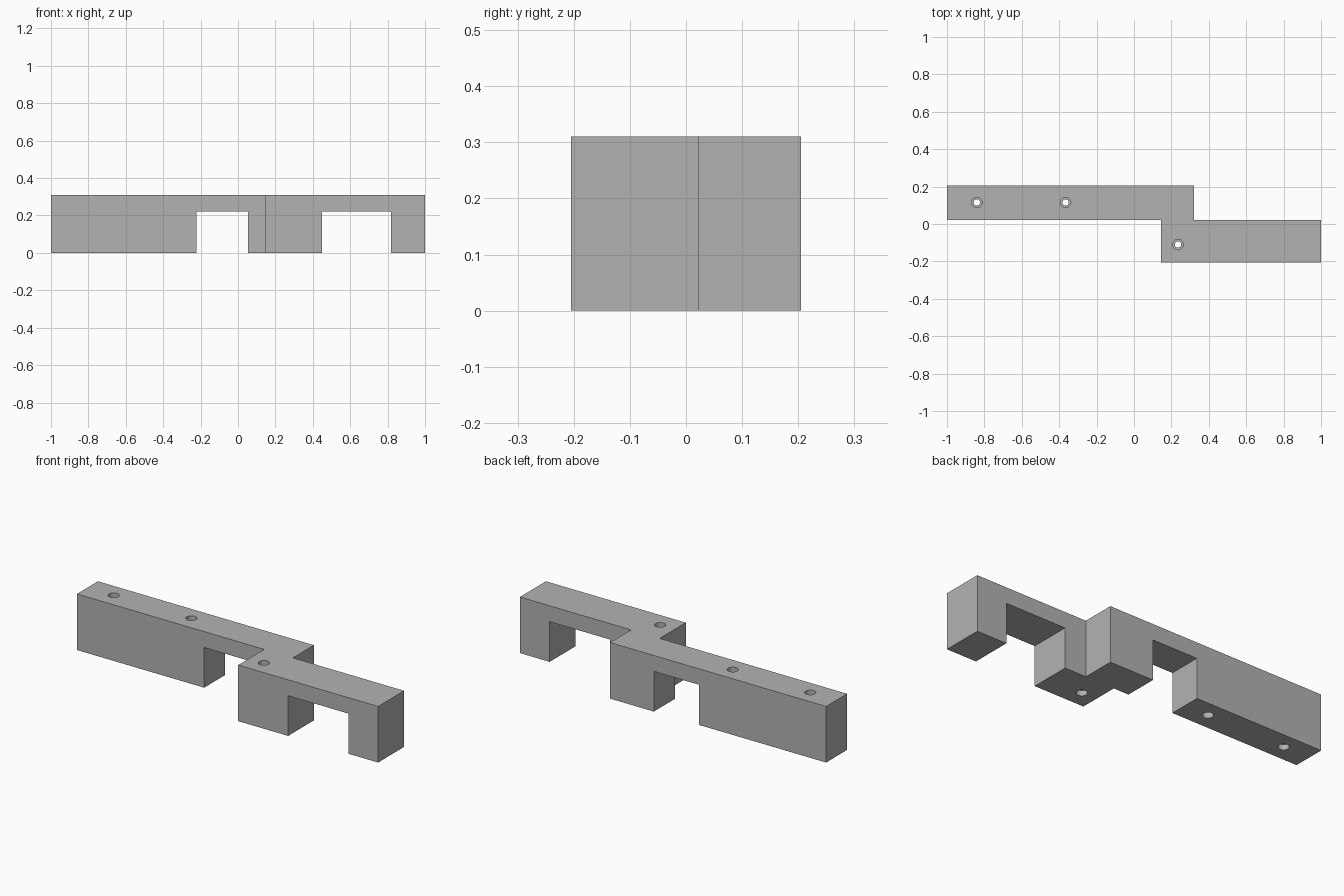
import bpy
import bmesh

cube = bpy.data.objects.get("Cube")
if cube:
    bpy.data.objects.remove(cube, do_unlink=True)

HEIGHT = 0.31
GAP_TOP = 0.222

grey = bpy.data.materials.new("plain grey")
grey.use_nodes = True
colour = (0.45, 0.45, 0.45, 1)
grey.diffuse_color = colour
grey.node_tree.nodes["Principled BSDF"].inputs["Base Color"].default_value = colour


def prism(name, outline, z0, z1):
    """Extrude a plan outline from z0 to z1."""
    bm = bmesh.new()
    base = bm.faces.new([bm.verts.new((x, y, z0)) for x, y in outline])
    top = bmesh.ops.extrude_face_region(bm, geom=[base])["geom"]
    verts = [v for v in top if isinstance(v, bmesh.types.BMVert)]
    bmesh.ops.translate(bm, vec=(0, 0, z1 - z0), verts=verts)
    bmesh.ops.recalc_face_normals(bm, faces=bm.faces)
    mesh = bpy.data.meshes.new(name)
    bm.to_mesh(mesh)
    bm.free()
    mesh.materials.append(grey)
    obj = bpy.data.objects.new(name, mesh)
    bpy.context.collection.objects.link(obj)
    return obj


def cylinder(name, x, y, radius, z0, z1):
    bpy.ops.mesh.primitive_cylinder_add(vertices=32, radius=radius, depth=z1 - z0,
                                        location=(x, y, (z0 + z1) / 2))
    obj = bpy.context.object
    obj.name = name
    obj.data.materials.append(grey)
    return obj


def cut(body, cutter):
    """Subtract the cutter from the body and apply it."""
    mod = body.modifiers.new("cut", 'BOOLEAN')
    mod.operation = 'DIFFERENCE'
    mod.solver = 'EXACT'
    mod.object = cutter
    bpy.ops.object.select_all(action='DESELECT')
    bpy.context.view_layer.objects.active = body
    body.select_set(True)
    bpy.ops.object.modifier_apply(modifier=mod.name)
    bpy.data.objects.remove(cutter, do_unlink=True)


# Stepped bar: back arm and front arm joined at the middle
bracket = prism("stepped_bracket", [
    (-1, 0.022), (0.145, 0.022), (0.145, -0.205), (1, -0.205),
    (1, 0.022), (0.32, 0.022), (0.32, 0.205), (-1, 0.205)], 0, HEIGHT)

# Openings under each arm
for x0, x1 in ((-0.222, 0.053), (0.45, 0.818)):
    cut(bracket, prism("opening_cutter",
                       [(x0, -0.5), (x1, -0.5), (x1, 0.5), (x0, 0.5)], -0.1, GAP_TOP))

# Screw holes, counterbored at both ends
BORE, RECESS, DEPTH = 0.017, 0.028, 0.03
for x, y in ((-0.84, 0.115), (-0.366, 0.115), (0.235, -0.11)):
    cut(bracket, cylinder("bore_cutter", x, y, BORE, -0.1, HEIGHT + 0.1))
    cut(bracket, cylinder("top_recess_cutter", x, y, RECESS, HEIGHT - DEPTH, HEIGHT + 0.1))
    cut(bracket, cylinder("bottom_recess_cutter", x, y, RECESS, -0.1, DEPTH))

bpy.ops.object.select_all(action='DESELECT')
bpy.context.view_layer.objects.active = bracket
bracket.select_set(True)
bpy.ops.object.shade_smooth_by_angle(angle=0.6)
